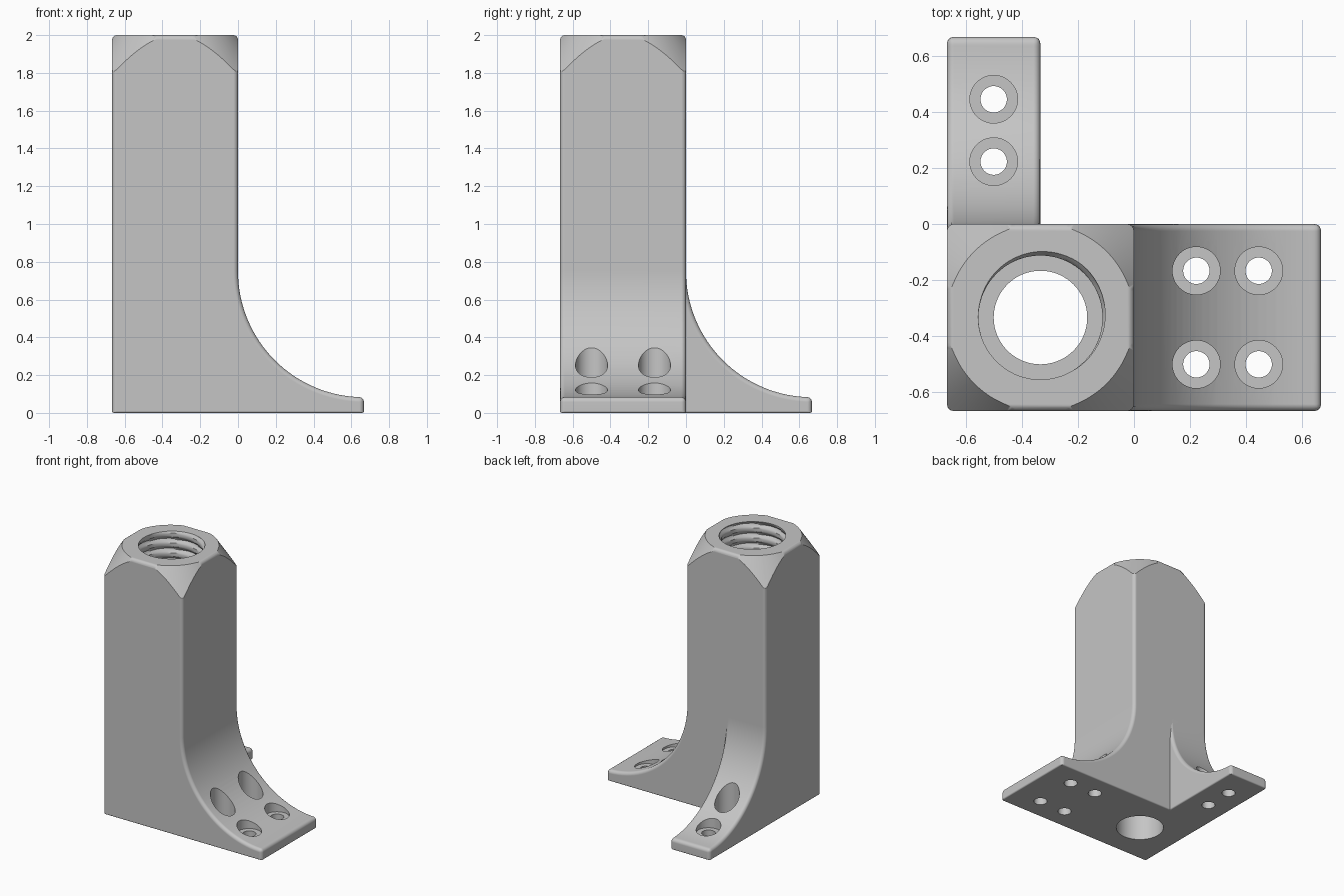
import bpy, bmesh, math

if "Cube" in bpy.data.objects:
    bpy.data.objects.remove(bpy.data.objects["Cube"])

W = 2 / 3            # tower width, foot reach and flare radius
TIP = 0.083          # foot thickness at the tip
BORE = (-W / 2, -W / 2)
SEGS = 72

grey = bpy.data.materials.new("plain grey")
grey.use_nodes = True
grey.diffuse_color = (0.56, 0.56, 0.56, 1)
grey.node_tree.nodes["Principled BSDF"].inputs["Base Color"].default_value = (0.56, 0.56, 0.56, 1)


def make_object(name, bm):
    bmesh.ops.recalc_face_normals(bm, faces=bm.faces)
    mesh = bpy.data.meshes.new(name)
    bm.to_mesh(mesh)
    bm.free()
    mesh.materials.append(grey)
    obj = bpy.data.objects.new(name, mesh)
    bpy.context.scene.collection.objects.link(obj)
    return obj


def flared_part(name, start, top, v0, v1, along_y=False):
    """Extruded L profile with a concave quarter-circle flare and rounded edges."""
    profile = [(start, 0), (W, 0)]
    for i in range(33):
        a = math.pi / 2 * i / 32
        profile.append((W - W * math.sin(a), TIP + W - W * math.cos(a)))
    profile += [(0, top), (start, top)]
    bm = bmesh.new()

    def place(u, v, z):
        return bm.verts.new((v, u, z) if along_y else (u, v, z))

    near = [place(u, v0, z) for u, z in profile]
    far = [place(u, v1, z) for u, z in profile]
    bm.faces.new(near)
    bm.faces.new(far[::-1])
    n = len(profile)
    for i in range(n):
        j = (i + 1) % n
        bm.faces.new((near[i], far[i], far[j], near[j]))
    bmesh.ops.recalc_face_normals(bm, faces=bm.faces)

    # Round the outer edges, with a finer radius around the base
    weight = bm.edges.layers.float.new("bevel_weight_edge")
    for e in bm.edges:
        mid = (e.verts[0].co + e.verts[1].co) / 2
        buried = along_y and (mid.y < -0.02 or mid.z > top - 0.001)
        if e.calc_face_angle(0) > 0.5 and not buried:
            e[weight] = 0.4 if mid.z < 0.001 else 1
    obj = make_object(name, bm)
    bevel = obj.modifiers.new("rounded_edges", "BEVEL")
    bevel.limit_method = "WEIGHT"
    bevel.width = 0.025
    bevel.segments = 4
    bevel.use_clamp_overlap = False
    return obj


def lathe(name, rows, centre, segs=SEGS):
    """Closed solid from (radius, z) rows; a radius may be a function of angle."""
    bm = bmesh.new()
    rings = []
    for radius, z in rows:
        ring = []
        for j in range(segs):
            a = 2 * math.pi * j / segs
            r = radius(a) if callable(radius) else radius
            ring.append(bm.verts.new((centre[0] + r * math.cos(a), centre[1] + r * math.sin(a), z)))
        rings.append(ring)
    for low, high in zip(rings, rings[1:]):
        for j in range(segs):
            k = (j + 1) % segs
            bm.faces.new((low[j], low[k], high[k], high[j]))
    bm.faces.new(rings[0][::-1])
    bm.faces.new(rings[-1])
    obj = make_object(name, bm)
    obj.hide_render = True
    return obj


def screw_hole(x, y):
    rows = [(0.047, -0.1), (0.047, TIP), (0.085, TIP), (0.085, 0.5)]
    return lathe("screw_hole_cutter", rows, (x, y), 48)


def threaded_bore():
    pitch, floor, steps = 0.075, 1.2, 8

    def thread(z):
        def radius(a):
            phase = (z / pitch - a / (2 * math.pi)) % 1
            return 0.221 + 0.02 * max(0, 1 - abs(phase - 0.5) * 3.2)
        return radius

    rows = [(W / 4, -0.1), (W / 4, floor), (0.221, floor)]
    z = floor + 0.02
    while z < 2.05:
        rows.append((thread(z), z))
        z += pitch / steps
    return lathe("bore_cutter", rows, BORE)


def finish(obj, operations):
    """Apply the cuts, then shade smoothly with sharp edges kept."""
    for cutter, kind in operations:
        mod = obj.modifiers.new("cut", "BOOLEAN")
        mod.operation = kind
        mod.solver = "EXACT"
        mod.object = cutter
    bpy.context.view_layer.update()
    graph = bpy.context.evaluated_depsgraph_get()
    mesh = bpy.data.meshes.new_from_object(obj.evaluated_get(graph))
    obj.modifiers.clear()
    obj.data = mesh
    mesh.materials.clear()
    mesh.materials.append(grey)
    for poly in mesh.polygons:
        poly.material_index = 0
    for cutter, _ in operations:
        bpy.data.objects.remove(cutter)
    bpy.ops.object.select_all(action="DESELECT")
    obj.select_set(True)
    bpy.context.view_layer.objects.active = obj
    bpy.ops.object.shade_smooth_by_angle(angle=math.radians(32))
    normals = obj.modifiers.new("even_normals", "WEIGHTED_NORMAL")
    normals.keep_sharp = True


# Tower with the wide foot, a conical top chamfer and a threaded bore
tower = flared_part("tower_with_wide_foot", -W, 2, -W, 0)
chamfer = lathe("chamfer_cone", [(W / 2 + (2 - z) / 1.5, z) for z in (-0.1, 2.1)], BORE, 128)
cuts = [(chamfer, "INTERSECT"), (threaded_bore(), "DIFFERENCE")]
for x in (W / 3, W * 2 / 3):
    for y in (-W / 4, -W * 3 / 4):
        cuts.append((screw_hole(x, y), "DIFFERENCE"))
finish(tower, cuts)

# Narrow foot on the back, its root buried in the tower wall
foot = flared_part("narrow_foot", -0.06, 0.9, -W, -W / 2, along_y=True)
finish(foot, [(screw_hole(-W * 3 / 4, y), "DIFFERENCE") for y in (W / 3, W * 2 / 3)])
